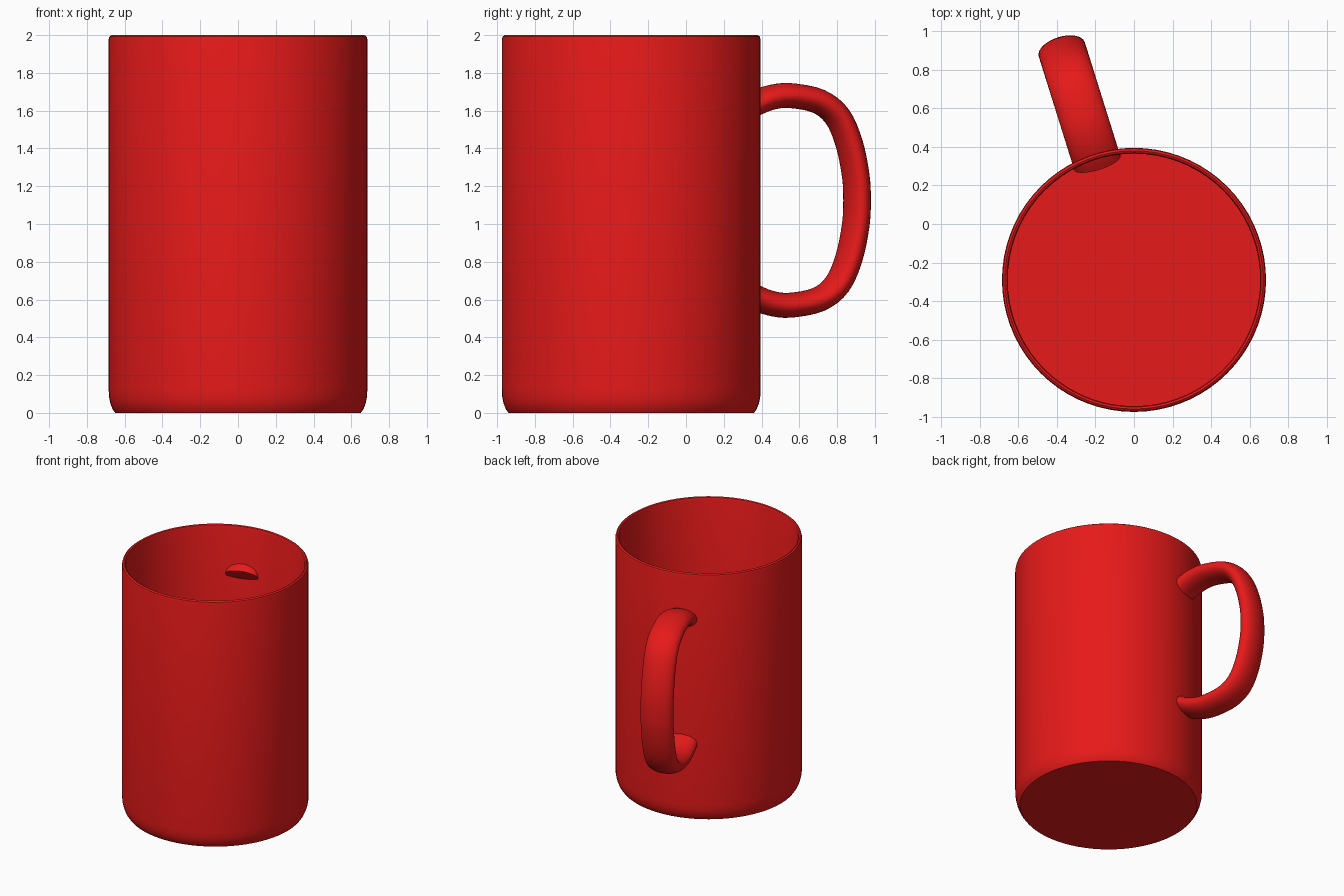
import bpy, bmesh
from math import sin, cos, pi, radians
from mathutils import Vector, Matrix

if "Cube" in bpy.data.objects:
    bpy.data.objects.remove(bpy.data.objects["Cube"])

CENTRE = Vector((0, -0.29, 0))
red = bpy.data.materials.new("red_glaze")
red.diffuse_color = (0.8, 0.01, 0.01, 1)
red.use_nodes = True
red.node_tree.nodes["Principled BSDF"].inputs["Base Color"].default_value = red.diffuse_color


def finish(bm, name, angle):
    bmesh.ops.recalc_face_normals(bm, faces=bm.faces)
    mesh = bpy.data.meshes.new(name)
    bm.to_mesh(mesh)
    bm.free()
    mesh.materials.append(red)
    ob = bpy.data.objects.new(name, mesh)
    bpy.context.collection.objects.link(ob)
    ob.location = CENTRE
    bpy.ops.object.select_all(action='DESELECT')
    ob.select_set(True)
    bpy.context.view_layer.objects.active = ob
    bpy.ops.object.shade_smooth_by_angle(angle=radians(angle))
    return ob


# Mug body: one lathed profile, outside, rim and inside
profile = [(0, 0), (0.65, 0), (0.664, 0.02), (0.676, 0.05), (0.683, 0.085),
           (0.685, 0.13), (0.685, 1.975), (0.681, 1.992), (0.67, 2.0),
           (0.66, 1.995), (0.655, 1.98), (0.655, 0.04), (0, 0.04)]
bm = bmesh.new()
verts = [bm.verts.new((r, 0, z)) for r, z in profile]
edges = [bm.edges.new(pair) for pair in zip(verts, verts[1:])]
bmesh.ops.spin(bm, geom=verts + edges, cent=(0, 0, 0), axis=(0, 0, 1),
               angle=2 * pi, steps=72)
bmesh.ops.remove_doubles(bm, verts=bm.verts, dist=0.0005)
finish(bm, "mug_body", 40)

# Handle path (distance from axis, height), mirrored about its middle height
MID = 1.125
half = [(0.635, 1.605), (0.692, 1.64), (0.776, 1.67), (0.88, 1.68),
        (1.038, 1.65), (1.143, 1.57), (1.208, 1.43), (1.245, 1.26)]
pts = [Vector(p) for p in half + [(1.253, MID)]]
pts += [Vector((r, 2 * MID - z)) for r, z in reversed(half)]


def smooth_path(p, steps=4):
    ext = [2 * p[0] - p[1]] + p + [2 * p[-1] - p[-2]]
    for a, b, c, d in zip(ext, ext[1:], ext[2:], ext[3:]):
        for k in range(steps):
            t = k / steps
            yield (0.5 * (2 * b + (c - a) * t + (2 * a - 5 * b + 4 * c - d) * t ** 2
                          + (3 * b - a - 3 * c + d) * t ** 3))
    yield p[-1]


# Handle: oval section swept along the path, then turned about the mug axis
path = list(smooth_path(pts))
bm = bmesh.new()
rings = []
N = 32
for i, p in enumerate(path):
    tan = (path[min(i + 1, len(path) - 1)] - path[max(i - 1, 0)]).normalized()
    normal = Vector((-tan.y, tan.x))
    ring = []
    for k in range(N):
        a = 2 * pi * k / N
        q = p + normal * 0.066 * sin(a)
        ring.append(bm.verts.new((0.125 * cos(a), q.x, q.y)))
    rings.append(ring)
for r0, r1 in zip(rings, rings[1:]):
    for k in range(N):
        j = (k + 1) % N
        bm.faces.new((r0[k], r0[j], r1[j], r1[k]))
bm.faces.new(rings[0])
bm.faces.new(rings[-1])
bmesh.ops.transform(bm, matrix=Matrix.Rotation(radians(17.4), 4, 'Z'), verts=bm.verts)
finish(bm, "handle", 40)
